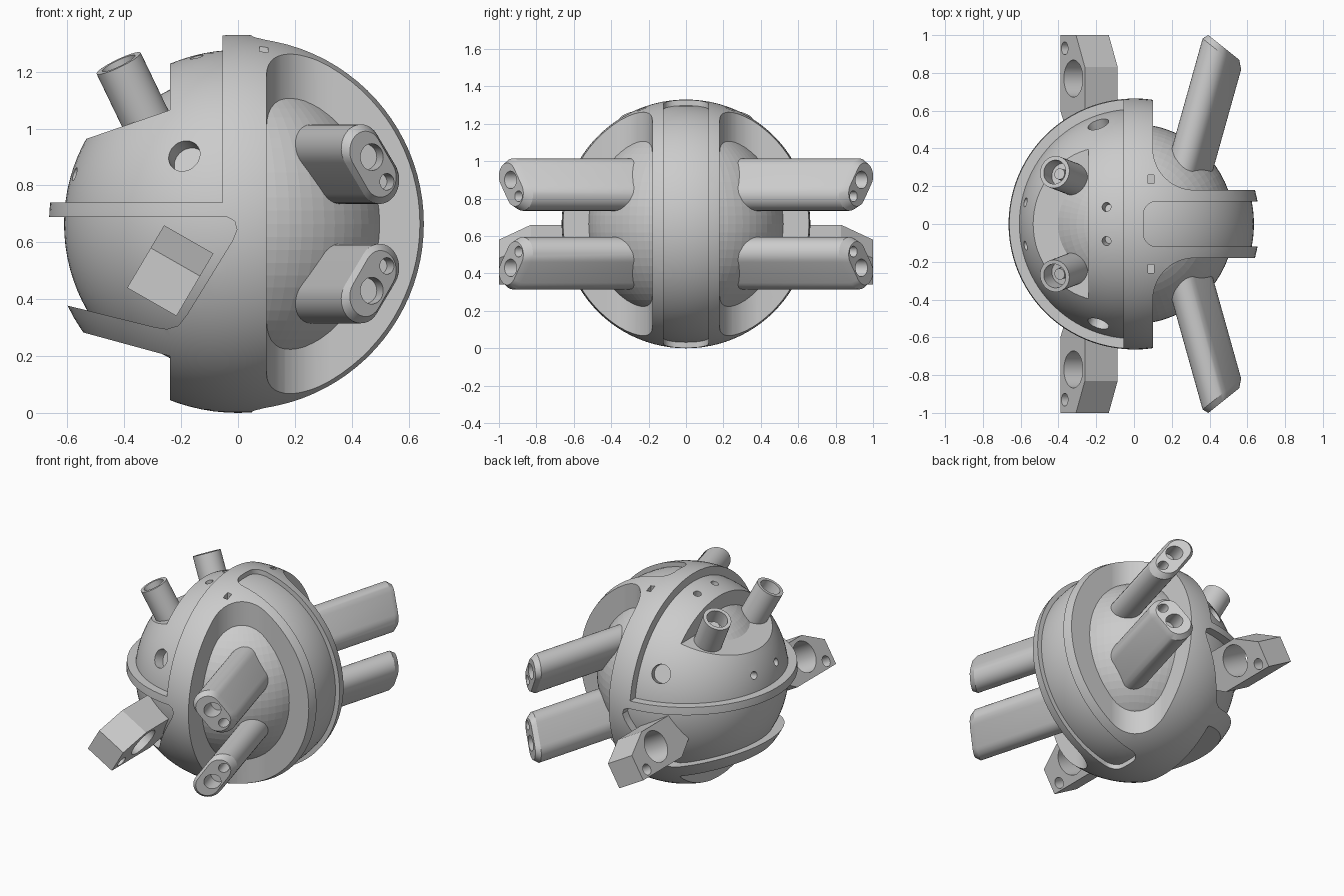
import bpy, bmesh, math
from mathutils import Vector

if "Cube" in bpy.data.objects:
    bpy.data.objects.remove(bpy.data.objects["Cube"])

ZC = 0.665
C = Vector((0, 0, ZC))
X, Y, Z = Vector((1, 0, 0)), Vector((0, 1, 0)), Vector((0, 0, 1))


def make(name, bm):
    bmesh.ops.recalc_face_normals(bm, faces=bm.faces[:])
    me = bpy.data.meshes.new(name)
    bm.to_mesh(me)
    bm.free()
    ob = bpy.data.objects.new(name, me)
    bpy.context.collection.objects.link(ob)
    return ob


def ball(name, r, seg=96):
    bm = bmesh.new()
    bmesh.ops.create_uvsphere(bm, u_segments=seg, v_segments=seg // 2, radius=r)
    bmesh.ops.translate(bm, verts=bm.verts[:], vec=C)
    return make(name, bm)


def loft(name, rings):
    bm = bmesh.new()
    rs = [[bm.verts.new(p) for p in ring] for ring in rings]
    n = len(rs[0])
    for a, b in zip(rs, rs[1:]):
        for i in range(n):
            bm.faces.new((a[i], a[(i + 1) % n], b[(i + 1) % n], b[i]))
    bm.faces.new(rs[0])
    bm.faces.new(rs[-1])
    return make(name, bm)


def prism(name, pts, u, v, w, lo, hi, o=Vector((0, 0, 0))):
    return loft(name, [[o + u * a + v * b + w * t for a, b in pts] for t in (lo, hi)])


def cyl(name, p0, p1, r, n=40):
    p0, p1 = Vector(p0), Vector(p1)
    d = (p1 - p0).normalized()
    u = d.orthogonal().normalized()
    v = d.cross(u)
    return loft(name, [[p + (u * math.cos(a) + v * math.sin(a)) * r
                        for a in (2 * math.pi * i / n for i in range(n))] for p in (p0, p1)])


def arc(cx, cy, r, a0, a1, n=12):
    return [(cx + r * math.cos(math.radians(a0 + (a1 - a0) * i / n)),
             cy + r * math.sin(math.radians(a0 + (a1 - a0) * i / n))) for i in range(n + 1)]


def boolean(ob, cutter, op='DIFFERENCE'):
    cutter.hide_render = True
    m = ob.modifiers.new("cut", 'BOOLEAN')
    m.operation, m.solver, m.object = op, 'EXACT', cutter
    bpy.context.view_layer.objects.active = ob
    bpy.ops.object.modifier_apply(modifier=m.name)
    bpy.data.objects.remove(cutter)


# inner core, slightly faceted
core = ball("inner_core", 0.53, 72)

# outer shell: side recesses, rear windows, lower notch, front slot
shell = ball("outer_shell", 0.665)
for s in (-1, 1):
    pts = [(0.1, 0.9)] + arc(0.32, 0.4, 0.22, 180, 270) + [(0.9, 0.18), (0.9, 0.9)]
    boolean(shell, prism("recess_cutter", pts, X, Y * s, Z, -0.2, 1.6))
slot = [(0.9, -0.12)] + arc(0.12, -0.05, 0.07, 270, 180, 8) + arc(0.12, 0.05, 0.07, 180, 90, 8) + [(0.9, 0.12)]
for pts in (
    [(-0.9, 0.74), (-0.055, 0.74), (-0.055, 1.5), (-0.9, 1.5)],
    [(-0.9, 0.69), (-0.04, 0.69), (-0.012, 0.675), (-0.004, 0.645), (-0.02, 0.605),
     (-0.18, 0.345), (-0.21, 0.307), (-0.25, 0.295), (-0.29, 0.301), (-0.59, 0.375), (-0.9, 0.45)],
    [(-0.9, 0.38), (-0.24, 0.2), (-0.24, -0.2), (-0.9, -0.2)],
):
    boolean(shell, prism("shell_cutter", pts, X, Z, Y, -0.9, 0.9))
boolean(shell, prism("slot_cutter", slot, X, Y, Z, -0.2, 1.6))
for s in (-1, 1):
    port = [(0.075, 0.215), (0.105, 0.215), (0.105, 0.26), (0.075, 0.26)]
    boolean(shell, prism("port_cutter", port, X, Y * s, Z, 1.2, 1.5))

# recessed band inside the front slot
band = ball("front_band", 0.635)
boolean(band, prism("band_trim", [(0.03, -0.14), (0.9, -0.14), (0.9, 0.14), (0.03, 0.14)],
                    X, Y, Z, -0.2, 1.6), 'INTERSECT')

# rear shell with notches and sensor holes
rear = ball("rear_shell", 0.612)
for pts in (
    [(0.04, -0.2), (0.9, -0.2), (0.9, 1.6), (0.04, 1.6)],
    [(-0.24, 1.6), (-0.24, 1.065), (-0.9, 0.838), (-0.9, 1.6)],
    [(-0.24, -0.2), (-0.24, 0.2), (-0.9, 0.38), (-0.9, -0.2)],
):
    boolean(rear, prism("rear_cutter", pts, X, Z, Y, -0.9, 0.9))
for s in (-1, 1):
    for p, r in (((-0.19, 0.53 * s, 0.24), 0.058), ((-0.145, 0.09 * s, 0.585), 0.024),
                 ((-0.575, 0.115 * s, 0.175), 0.024)):
        p = Vector(p)
        boolean(rear, cyl("hole_cutter", C + p * 0.89, C + p * 1.2, r))

# twin upper barrels
smooth = [shell, band, rear]
for s in (-1, 1):
    tip, base = Vector((-0.42, 0.275 * s, 1.23)), Vector((-0.29, 0.225 * s, 0.96))
    d = (tip - base).normalized()
    tube = cyl("upper_barrel", base, tip, 0.086)
    boolean(tube, cyl("bore_cutter", tip - d * 0.1, tip + d * 0.1, 0.064))
    smooth.append(tube)
    smooth.append(cyl("upper_barrel_pin", tip - d * 0.15, tip - d * 0.06, 0.03, 20))

# four long front cannons: tilted oval section, slanted bevelled tip
half = Vector((0.04, -0.055))
ang = math.degrees(math.atan2(half.y, half.x))
oval = arc(half.x, half.y, 0.085, ang - 90, ang + 90, 16) + arc(-half.x, -half.y, 0.085, ang + 90, ang + 270, 16)


def cannon(sy, sz):
    def point(px, pz, y):
        return Vector((0.475 + px + 0.28 * (y - 0.935), sy * y, ZC + sz * (0.21 + pz)))

    def slant(px):
        return 0.935 - 0.654 * px
    ob = loft("front_cannon", [
        [point(a, b, 0.2) for a, b in oval],
        [point(a, b, slant(a) - 0.035) for a, b in oval],
        [point(a * 0.8, b * 0.83, slant(a * 0.8)) for a, b in oval]])
    for px, pz, r in ((-0.005, 0.025, 0.047), (0.06, -0.062, 0.029)):
        y = slant(px)
        boolean(ob, cyl("muzzle_cutter", point(px, pz, y - 0.1), point(px, pz, y + 0.1), r))
    return ob


for sy in (-1, 1):
    for sz in (-1, 1):
        smooth.append(cannon(sy, sz))

# rear side pods: chamfered blocks with through holes
v = Vector((0.509, 0, 0.861))
w = Vector((0.868, 0, -0.496))
corner = Vector((-0.39, 0, 0.44))
for s in (-1, 1):
    pts = [(0.6, 0), (1.0, 0), (1.0, 0.163), (0.83, 0.2555), (0.3, 0.2555), (0.3, 0.1), (0.43, 0.1)]
    pod = prism("side_pod", pts, Y * s, v, w, 0, 0.2, corner)
    for y, t, r in ((0.77, 0.135, 0.098), (0.93, 0.045, 0.034)):
        c = corner + Y * s * y + v * t
        boolean(pod, cyl("pod_hole_cutter", c - w * 0.1, c + w * 0.3, r))
    smooth.append(pod)

bpy.ops.object.select_all(action='DESELECT')
for ob in smooth:
    ob.select_set(True)
bpy.context.view_layer.objects.active = shell
bpy.ops.object.shade_smooth_by_angle(angle=math.radians(25))
